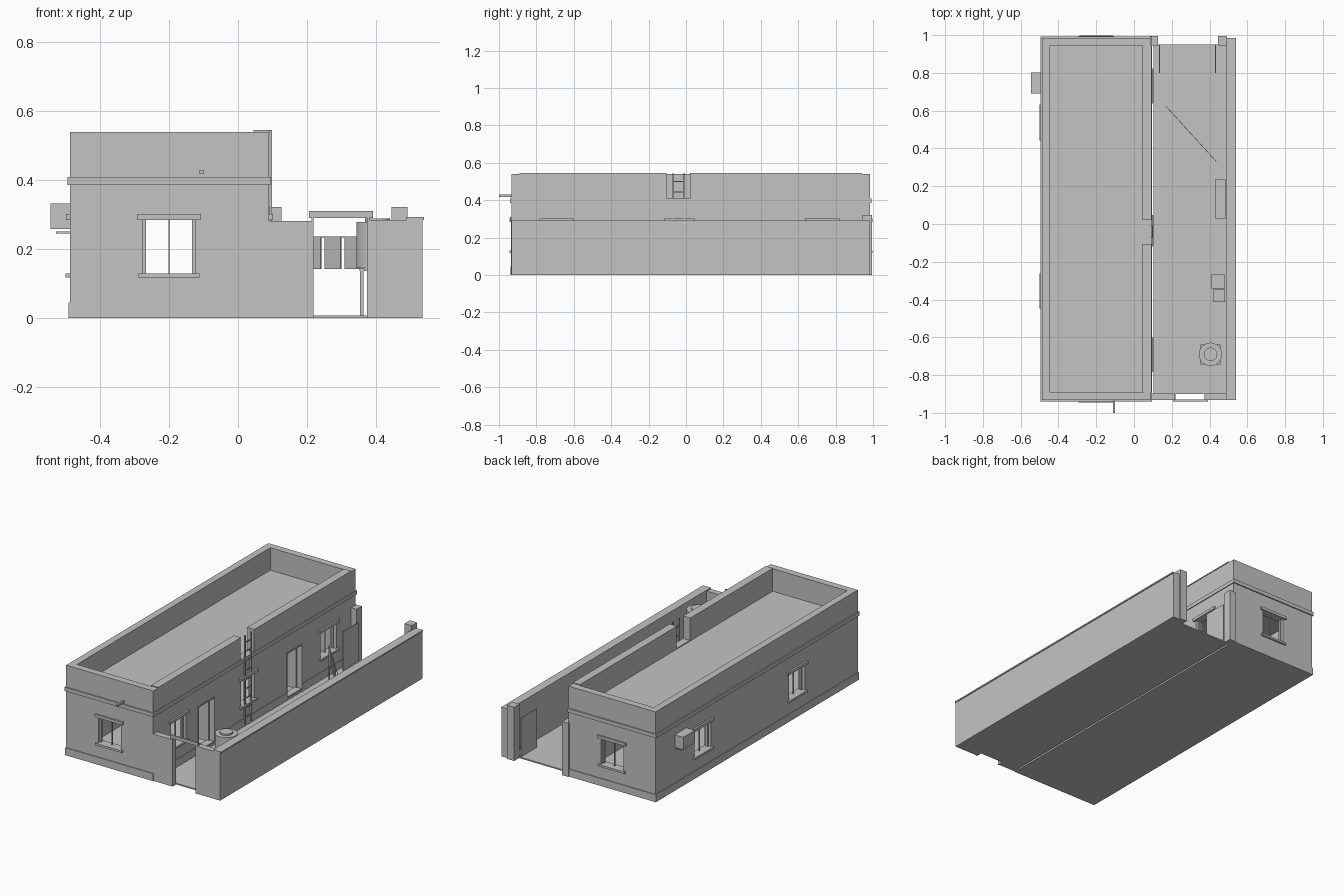
import bpy
import bmesh
from mathutils import Matrix, Vector

if "Cube" in bpy.data.objects:
    bpy.data.objects.remove(bpy.data.objects["Cube"])

plaster = bpy.data.materials.new("plain_grey")
plaster.diffuse_color = (0.55, 0.55, 0.55, 1)
plaster.use_nodes = True
plaster.node_tree.nodes["Principled BSDF"].inputs["Base Color"].default_value = plaster.diffuse_color


def finish(name, bm):
    bmesh.ops.recalc_face_normals(bm, faces=bm.faces)
    me = bpy.data.meshes.new(name)
    bm.to_mesh(me)
    bm.free()
    me.materials.append(plaster)
    ob = bpy.data.objects.new(name, me)
    bpy.context.collection.objects.link(ob)
    return ob


def boxes(name, *dims):
    """One object from boxes given as (x0, x1, y0, y1, z0, z1)."""
    bm = bmesh.new()
    for x0, x1, y0, y1, z0, z1 in dims:
        m = Matrix.Translation(((x0 + x1) / 2, (y0 + y1) / 2, (z0 + z1) / 2))
        bmesh.ops.create_cube(bm, size=1, matrix=m @ Matrix.Diagonal((x1 - x0, y1 - y0, z1 - z0, 1)))
    return finish(name, bm)


def cut(ob, cutter):
    """Subtract the cutter, keep the result and drop the cutter."""
    mod = ob.modifiers.new("cut", 'BOOLEAN')
    mod.operation, mod.solver, mod.object = 'DIFFERENCE', 'EXACT', cutter
    cutter.hide_render = True
    bpy.context.view_layer.update()
    me = bpy.data.meshes.new_from_object(ob.evaluated_get(bpy.context.evaluated_depsgraph_get()))
    ob.modifiers.clear()
    ob.data = me
    bpy.data.objects.remove(cutter)


def ring(name, x0, x1, y0, y1, z0, z1, t):
    """Rectangular band of thickness t."""
    return boxes(name, (x0, x1, y0, y0 + t, z0, z1), (x0, x1, y1 - t, y1, z0, z1),
                 (x0, x0 + t, y0 + t, y1 - t, z0, z1), (x1 - t, x1, y0 + t, y1 - t, z0, z1))


# House outline, wall thickness and key heights
X0, X1, Y0, Y1, T = -0.488, 0.09, -0.933, 0.985, 0.042
H, ROOF, FLOOR, SILL, HEAD = 0.54, 0.405, 0.012, 0.13, 0.285
GAP = (-0.105, 0.022)

# Openings: side of the house, start and end along that wall
windows = [('front', -0.275, -0.125), ('back', -0.275, -0.125),
           ('left', -0.43, -0.28), ('left', 0.46, 0.615),
           ('right', -0.765, -0.62), ('right', -0.1, 0.03), ('right', 0.655, 0.805)]
doors = [('right', -0.51, -0.35), ('right', 0.33, 0.48)]


def on_wall(side, a, b, d0, d1, z0, z1):
    """Box along a wall; d is the distance outwards from the wall face."""
    if side == 'front':
        return (a, b, Y0 - d1, Y0 - d0, z0, z1)
    if side == 'back':
        return (a, b, Y1 + d0, Y1 + d1, z0, z1)
    if side == 'left':
        return (X0 - d1, X0 - d0, a, b, z0, z1)
    return (X1 + d0, X1 + d1, a, b, z0, z1)


# House shell with room, roof recess, and openings
shell = boxes("house_walls", (X0, X1, Y0, Y1, 0, H))
cut(shell, boxes("room_cutter", (X0 + T, X1 - T, Y0 + T, Y1 - T, FLOOR, 0.38),
                 (X0 + T, X1 - T, Y0 + T, Y1 - T, ROOF, 0.7)))
holes = [on_wall(s, a, b, -T - 0.02, 0.03, SILL, HEAD) for s, a, b in windows]
holes += [on_wall(s, a, b, -T - 0.02, 0.03, FLOOR + 0.005, HEAD) for s, a, b in doors]
holes.append((X1 - T - 0.02, X1 + 0.03, *GAP, 0.41, 0.7))
cut(shell, boxes("opening_cutter", *holes))

# Plinth, cornice band and parapet coping (open at the ladder)
base = ring("plinth", X0 - 0.004, X1 + 0.003, Y0 - 0.004, Y1 + 0.004, 0, 0.045, 0.006)
cut(base, boxes("doorway_cutter", *[on_wall(s, a, b, -0.02, 0.02, FLOOR, 0.1) for s, a, b in doors]))
ring("cornice_band", X0 - 0.007, X1 + 0.005, Y0 - 0.007, Y1 + 0.007, 0.386, 0.409, 0.012)
cap = ring("parapet_coping", X0 - 0.004, X1 + 0.003, Y0 - 0.004, Y1 + 0.004, H, 0.545, T + 0.006)
cut(cap, boxes("coping_cutter", (X1 - 0.1, X1 + 0.1, *GAP, 0.5, 0.7)))

# Windows: lintel, sill, frame and centre mullion
for i, (s, a, b) in enumerate(windows):
    boxes(f"window_surround_{i}",
          on_wall(s, a - 0.018, b + 0.018, -0.005, 0.011, HEAD, HEAD + 0.017),
          on_wall(s, a - 0.014, b + 0.014, -0.02, 0.012, SILL - 0.012, SILL))
    m = (a + b) / 2
    boxes(f"window_frame_{i}",
          on_wall(s, a, a + 0.008, -0.03, -0.018, SILL, HEAD),
          on_wall(s, b - 0.008, b, -0.03, -0.018, SILL, HEAD),
          on_wall(s, m - 0.002, m + 0.002, -0.028, -0.02, SILL, HEAD))

# Doors: frame and leaf standing open into the room
for i, (s, a, b) in enumerate(doors):
    boxes(f"door_frame_{i}",
          on_wall(s, a, a + 0.007, -0.03, 0.004, FLOOR, HEAD),
          on_wall(s, b - 0.007, b, -0.03, 0.004, FLOOR, HEAD),
          on_wall(s, a, b, -0.03, 0.004, HEAD - 0.007, HEAD))
    boxes(f"door_leaf_{i}", (X1 - 0.175, X1 - 0.03, b - 0.014, b - 0.007, FLOOR, HEAD - 0.008))

# Roof ladder on the yard side
rails = [(X1 + 0.001, X1 + 0.008, y, y + 0.007, 0.01, 0.545) for y in (-0.073, -0.014)]
rungs = [(X1 + 0.002, X1 + 0.007, -0.07, -0.01, z, z + 0.006)
         for z in [0.05 + 0.056 * k for k in range(9)]]
boxes("roof_ladder", *rails, *rungs)

# Rain spout and wall cooling unit with bracket
boxes("rain_spout", (-0.111, -0.1, -1.0, Y0 + 0.01, 0.418, 0.43))
boxes("cooling_unit", (-0.544, X0 + 0.002, 0.692, 0.803, 0.258, 0.333))
boxes("cooling_unit_bracket", (-0.528, X0 + 0.002, 0.70, 0.795, 0.246, 0.251))

# Yard floor, boundary walls and coping
boxes("yard_floor", (0.104, 0.492, -0.9, 0.95, 0, 0.008))
boxes("yard_side_wall", (0.492, 0.535, -0.933, 0.985, 0, 0.285))
boxes("yard_side_coping", (0.488, 0.54, -0.933, 0.985, 0.285, 0.293))
boxes("yard_front_wall", (X1 - 0.003, 0.215, -0.933, -0.897, 0, 0.281),
      (0.38, 0.493, -0.933, -0.897, 0, 0.285))
boxes("back_gate_posts", (X1 - 0.005, 0.126, 0.945, 0.995, 0, 0.322),
      (0.445, 0.492, 0.945, 0.995, 0, 0.322))
boxes("back_gate_leaves", (0.133, 0.137, 0.8, 0.95, 0.012, 0.245),
      (0.43, 0.434, 0.8, 0.95, 0.012, 0.245))

# Front gate frame and lintel
boxes("front_gate_frame", (0.213, 0.219, -0.936, -0.9, 0, 0.292),
      (0.374, 0.382, -0.936, -0.9, 0, 0.292))
boxes("front_gate_lintel", (0.206, 0.391, -0.94, -0.929, 0.291, 0.31))

# Water tank on a legged stand
cx, cy = 0.405, -0.69
bm = bmesh.new()
for r, z0, z1 in ((0.062, 0.145, 0.279), (0.036, 0.279, 0.289)):
    bmesh.ops.create_cone(bm, cap_ends=True, segments=20, radius1=r, radius2=r, depth=z1 - z0,
                          matrix=Matrix.Translation((cx, cy, (z0 + z1) / 2)))
tank = finish("water_tank", bm)
bpy.context.view_layer.objects.active = tank
tank.select_set(True)
bpy.ops.object.shade_smooth_by_angle()
legs = [(cx + sx * 0.046 - 0.005, cx + sx * 0.046 + 0.005,
         cy + sy * 0.046 - 0.005, cy + sy * 0.046 + 0.005, 0.008, 0.137)
        for sx in (-1, 1) for sy in (-1, 1)]
boxes("tank_stand", (cx - 0.053, cx + 0.053, cy - 0.053, cy + 0.053, 0.137, 0.145), *legs)

# Bench and crates along the side wall
boxes("bench", (0.428, 0.485, 0.028, 0.235, 0.055, 0.07),
      (0.433, 0.48, 0.04, 0.055, 0.008, 0.055), (0.433, 0.48, 0.208, 0.223, 0.008, 0.055))
boxes("crates", (0.407, 0.481, -0.342, -0.268, 0.008, 0.08),
      (0.417, 0.481, -0.412, -0.348, 0.008, 0.07))

# Clothes line running diagonally across the yard, with washing
start, end = Vector((0.172, 0.62, 0)), Vector((0.432, 0.335, 0))
span = end - start
turn = Matrix.Translation(start) @ span.to_track_quat('X', 'Z').to_matrix().to_4x4()
L = span.length
line = boxes("clothes_line", (0, L, -0.0015, 0.0015, 0.234, 0.237))
cloths = boxes("washing", *[((x0 - start.x) / span.x * L, (x1 - start.x) / span.x * L,
                             -0.0015, 0.0015, 0.143, 0.235)
                            for x0, x1 in ((0.195, 0.241), (0.252, 0.299), (0.31, 0.358))])
poles = boxes("clothes_line_poles", (-0.003, 0.003, -0.003, 0.003, 0.008, 0.24),
              (L - 0.003, L + 0.003, -0.003, 0.003, 0.008, 0.24))
for ob in (line, cloths, poles):
    ob.matrix_world = turn
